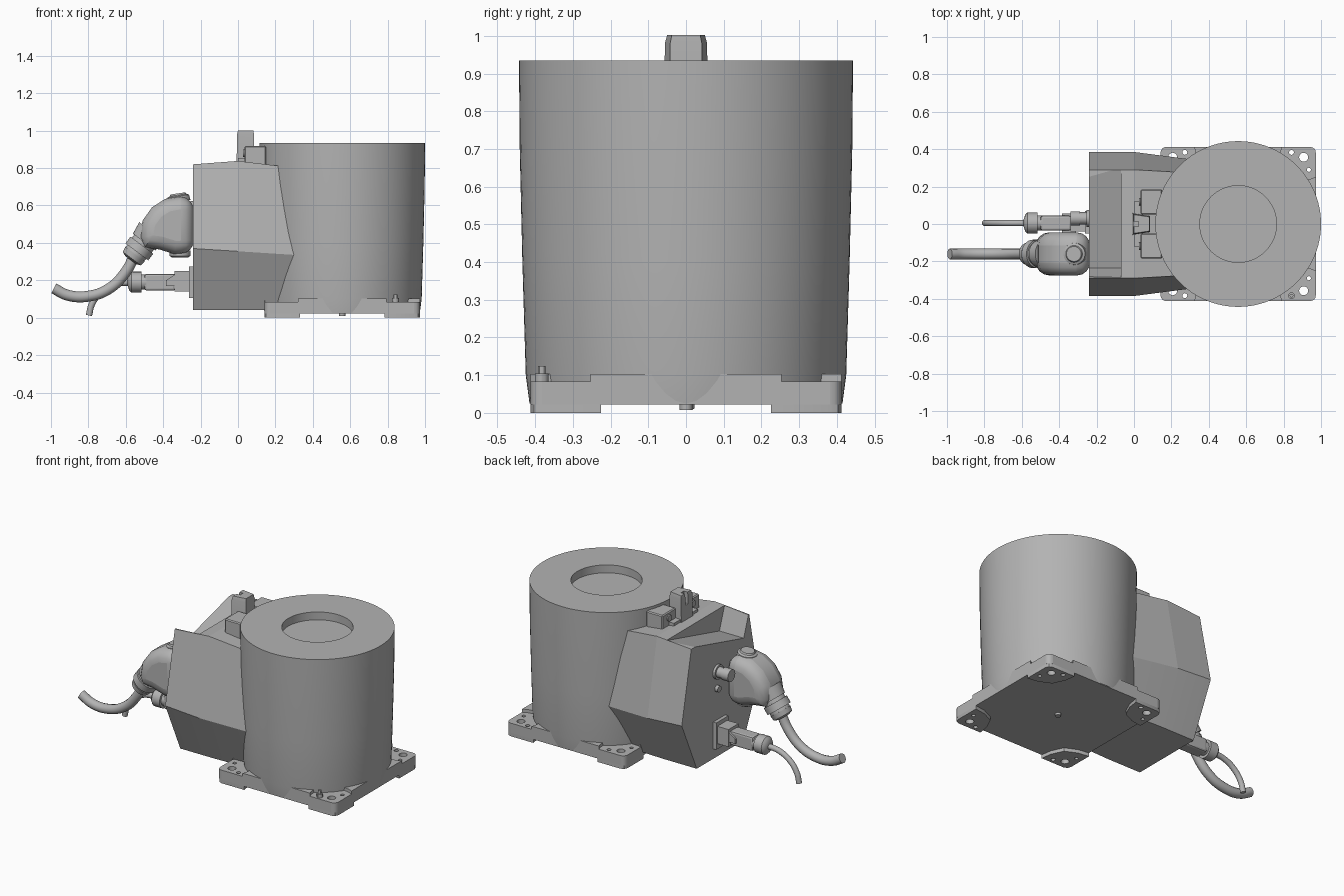
import bpy, bmesh, math
from mathutils import Vector

if "Cube" in bpy.data.objects:
    bpy.data.objects.remove(bpy.data.objects["Cube"], do_unlink=True)

grey = bpy.data.materials.new("machine_grey")
grey.use_nodes = True
grey.diffuse_color = (0.45, 0.45, 0.45, 1)
grey.node_tree.nodes["Principled BSDF"].inputs["Base Color"].default_value = (0.45, 0.45, 0.45, 1)


def finish(name, bm, angle=30):
    bmesh.ops.recalc_face_normals(bm, faces=bm.faces)
    mesh = bpy.data.meshes.new(name)
    bm.to_mesh(mesh)
    bm.free()
    mesh.materials.append(grey)
    ob = bpy.data.objects.new(name, mesh)
    bpy.context.scene.collection.objects.link(ob)
    smooth(ob, angle)
    return ob


def smooth(ob, angle=30):
    bpy.ops.object.select_all(action='DESELECT')
    ob.select_set(True)
    bpy.context.view_layer.objects.active = ob
    bpy.ops.object.shade_smooth_by_angle(angle=math.radians(angle))


def loft(name, rings, angle=30):
    """Skin a list of equal-length closed rings and cap both ends."""
    bm = bmesh.new()
    loops = [[bm.verts.new(p) for p in ring] for ring in rings]
    n = len(loops[0])
    for a, b in zip(loops, loops[1:]):
        for i in range(n):
            j = (i + 1) % n
            bm.faces.new((a[i], a[j], b[j], b[i]))
    bm.faces.new(loops[0])
    bm.faces.new(loops[-1])
    return finish(name, bm, angle)


def prism(name, pts, axis, lo, hi):
    """Extrude a 2D outline along an axis."""
    place = {'x': lambda p, t: (t, p[0], p[1]),
             'y': lambda p, t: (p[0], t, p[1]),
             'z': lambda p, t: (p[0], p[1], t)}[axis]
    return loft(name, [[place(p, t) for p in pts] for t in (lo, hi)])


def box(name, x, y, z):
    return prism(name, [(x[0], y[0]), (x[1], y[0]), (x[1], y[1]), (x[0], y[1])], 'z', *z)


def lathe(name, origin, direction, profile, sides=32):
    """Turn (distance, radius) pairs around a line."""
    q = Vector(direction).to_track_quat('Z', 'Y')
    rings = []
    for t, r in profile:
        rings.append([Vector(origin) + q @ Vector((r * math.cos(k * math.tau / sides),
                                                   r * math.sin(k * math.tau / sides), t))
                      for k in range(sides)])
    return loft(name, rings)


def modify(ob, kind, **settings):
    m = ob.modifiers.new(kind.lower(), kind)
    for key, value in settings.items():
        setattr(m, key, value)
    bpy.context.view_layer.update()
    dg = bpy.context.evaluated_depsgraph_get()
    ob.data = bpy.data.meshes.new_from_object(ob.evaluated_get(dg))
    ob.modifiers.clear()
    smooth(ob)


def cut(ob, cutter):
    modify(ob, 'BOOLEAN', operation='DIFFERENCE', solver='EXACT', object=cutter)
    bpy.data.objects.remove(cutter, do_unlink=True)


def cable(name, points, radius):
    curve = bpy.data.curves.new(name, 'CURVE')
    curve.dimensions = '3D'
    curve.bevel_depth = radius
    curve.bevel_resolution = 4
    curve.use_fill_caps = True
    curve.resolution_u = 8
    s = curve.splines.new('BEZIER')
    s.bezier_points.add(len(points) - 1)
    for bp, p in zip(s.bezier_points, points):
        bp.co = p
        bp.handle_left_type = bp.handle_right_type = 'AUTO'
    curve.materials.append(grey)
    ob = bpy.data.objects.new(name, curve)
    bpy.context.scene.collection.objects.link(ob)


CX = 0.557
UP = (0, 0, 1)
BACK = (-1, 0, 0)

# Main drum with a round recess in its top
lathe("drum", (CX, 0, 0), UP,
      [(0.025, 0.415), (0.1, 0.425), (0.4, 0.434), (0.7, 0.441), (0.935, 0.443),
       (0.935, 0.205), (0.885, 0.205)], 96)

# Base plate: rounded corners, stepped corner pockets and bolt holes
plate = box("base_plate", (0.142, 0.972), (-0.412, 0.412), (0.022, 0.103))
bm = bmesh.new()
bm.from_mesh(plate.data)
upright = [e for e in bm.edges if abs(e.verts[0].co.z - e.verts[1].co.z) > 0.05]
bmesh.ops.bevel(bm, geom=upright, offset=0.03, segments=4, profile=0.5, affect='EDGES')
bm.to_mesh(plate.data)
bm.free()
for sx in (-1, 1):
    for sy in (-1, 1):
        cut(plate, lathe("pocket", (CX + sx * 0.35, sy * 0.36, 0), UP, [(0.083, 0.125), (0.2, 0.125)], 40))

# Corner feet with cut-off inner corners
for sx, xn in ((-1, "right"), (1, "left")):
    for sy, yn in ((-1, "front"), (1, "back")):
        outline = [(0.385, 0.412), (0.225, 0.412), (0.235, 0.345), (0.27, 0.27), (0.345, 0.235),
                   (0.415, 0.225), (0.415, 0.382), (0.406, 0.403)]
        foot = prism(f"{yn}_{xn}_foot", [(CX + sx * u, sy * v) for u, v in outline], 'z', 0, 0.0225)
        for part in (plate, foot):
            for u, v, r in ((0.35, 0.357, 0.024), (0.285, 0.383, 0.013), (0.378, 0.29, 0.011)):
                cut(part, lathe("hole", (CX + sx * u, sy * v, 0), UP, [(-0.1, r), (0.3, r)], 20))
lathe("locating_pin", (0.842, -0.383, 0), UP,
      [(0.06, 0.018), (0.105, 0.018), (0.105, 0.01), (0.125, 0.01)], 12)
lathe("drain_plug", (CX, 0, 0), UP, [(0.008, 0.017), (0.03, 0.017)], 16)

# Creased rear housing running into the drum
sections = ((-0.24, 0.235, 0.385, 0.29, 0.82, 0.37),
            (0.0, 0.235, 0.385, 0.29, 0.838, 0.355),
            (0.36, 0.22, 0.338, 0.27, 0.795, 0.332))
housing = loft("rear_housing",
               [[(x, -b, 0.042), (x, b, 0.042), (x, m, zm), (x, t, zt), (x, -t, zt), (x, -m, zm)]
                for x, b, m, t, zt, zm in sections], 5)
cut(housing, prism("notch", [(0.29, 0.83), (-0.235, 0.69), (-0.285, 0.83), (-0.285, 0.95), (0.29, 0.95)],
                   'x', -0.4, -0.07))
smooth(housing, 5)

# Stop post and side blocks on top of the housing
post = loft("stop_post", [[(x0, -w, z), (x1, -w * 0.75, z), (x1, w * 0.75, z), (x0, w, z)]
                          for x0, x1, w, z in ((-0.008, 0.085, 0.058, 0.8), (-0.005, 0.085, 0.056, 0.98),
                                               (0.0, 0.083, 0.05, 1.002))])
cut(post, box("slot", (-0.03, 0.025), (-0.014, 0.014), (0.93, 1.1)))
for s, side in ((-1, "front"), (1, "back")):
    block = box(f"{side}_stop_block", (0.035, 0.15), sorted((s * 0.05, s * 0.185)), (0.79, 0.918))
    modify(block, 'BEVEL', width=0.006, segments=1)
    lathe(f"{side}_block_screw", (0.04, s * 0.12, 0.88), BACK, [(0, 0.02), (0.012, 0.02)], 16)
    box(f"{side}_block_foot", (0.0, 0.14), sorted((s * 0.05, s * 0.12)), (0.79, 0.855))

# Large elbow connector, its caps, gland and cable
EY = -0.16
elbow = prism("elbow_connector",
              [(-0.235, 0.345), (-0.34, 0.34), (-0.42, 0.365), (-0.5, 0.375), (-0.525, 0.43),
               (-0.51, 0.52), (-0.46, 0.59), (-0.39, 0.635), (-0.31, 0.65), (-0.235, 0.64)],
              'y', EY - 0.115, EY + 0.115)
modify(elbow, 'BEVEL', width=0.07, segments=4, limit_method='ANGLE', angle_limit=math.radians(60))
lathe("elbow_top_cap", (-0.315, EY, 0.62), (-0.15, 0, 1), [(0, 0.062), (0.03, 0.058), (0.036, 0.045), (0.045, 0.04)])
lathe("elbow_bottom_cap", (-0.31, EY, 0.36), (0, 0, -1), [(0, 0.055), (0.03, 0.055), (0.037, 0.045)])
down = (-0.6, 0, -0.8)
lathe("elbow_gland", (-0.46, EY, 0.46), down,
      [(0, 0.085), (0.07, 0.075), (0.07, 0.066), (0.09, 0.066), (0.09, 0.076), (0.135, 0.076),
       (0.135, 0.062), (0.15, 0.062), (0.15, 0.066), (0.18, 0.06), (0.19, 0.035)])
cable("large_cable", [(x, EY, z) for x, z in ((-0.55, 0.34), (-0.6, 0.245), (-0.69, 0.155), (-0.8, 0.115),
                                              (-0.91, 0.12), (-0.985, 0.157))], 0.029)

# Small straight connector with flange, latch, gland and cable
SY, SZ = 0.005, 0.19
box("small_flange", (-0.262, -0.235), (SY - 0.055, SY + 0.065), (0.105, 0.275))
box("small_socket", (-0.34, -0.255), (SY - 0.045, SY + 0.055), (0.14, 0.25))
plug = box("small_plug", (-0.5, -0.335), (SY - 0.04, SY + 0.04), (0.145, 0.235))
modify(plug, 'BEVEL', width=0.012, segments=2)
prism("latch", [(-0.31, 0.17), (-0.385, 0.17), (-0.385, 0.2), (-0.34, 0.23), (-0.31, 0.23)],
      'y', SY - 0.052, SY + 0.052)
lathe("small_gland", (-0.49, SY, SZ), BACK,
      [(0, 0.04), (0.025, 0.04), (0.025, 0.056), (0.08, 0.056), (0.092, 0.044), (0.1, 0.02)], 24)
cable("small_cable", [(x, SY, z) for x, z in ((-0.56, 0.19), (-0.66, 0.178), (-0.735, 0.135),
                                              (-0.782, 0.07), (-0.797, 0.012))], 0.017)

# Round ports on the rear face
lathe("upper_port", (-0.235, 0.03, 0.58), BACK,
      [(0, 0.045), (0.02, 0.045), (0.02, 0.033), (0.055, 0.033), (0.055, 0.038), (0.105, 0.038)], 24)
lathe("lower_port", (-0.235, 0.035, 0.475), BACK, [(0, 0.02), (0.025, 0.02)], 16)
